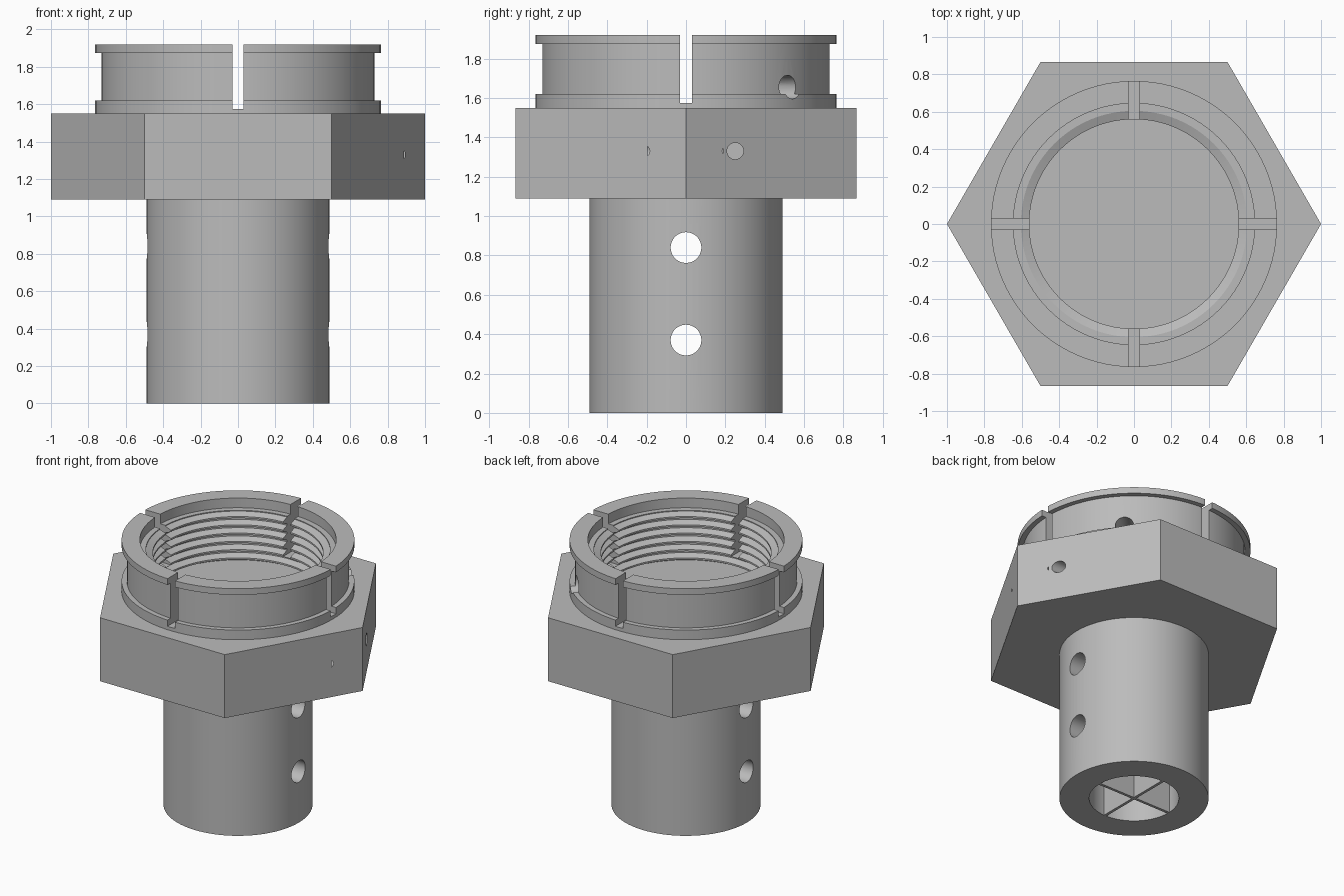
import bpy, bmesh, math
from mathutils import Matrix, Vector

cube = bpy.data.objects.get("Cube")
if cube:
    bpy.data.objects.remove(cube, do_unlink=True)

# Material
metal = bpy.data.materials.new("plain_grey_metal")
metal.use_nodes = True
GREY = (0.5, 0.5, 0.5, 1)
metal.diffuse_color = GREY
metal.node_tree.nodes["Principled BSDF"].inputs["Base Color"].default_value = GREY


def make_object(name, bm):
    bmesh.ops.recalc_face_normals(bm, faces=bm.faces)
    mesh = bpy.data.meshes.new(name)
    bm.to_mesh(mesh)
    bm.free()
    mesh.materials.append(metal)
    obj = bpy.data.objects.new(name, mesh)
    bpy.context.collection.objects.link(obj)
    return obj


def cylinder(name, radius, start, end, sides=48):
    """Closed cylinder between two points."""
    start, end = Vector(start), Vector(end)
    axis = end - start
    turn = axis.to_track_quat("Z", "Y").to_matrix().to_4x4()
    bm = bmesh.new()
    bmesh.ops.create_cone(bm, cap_ends=True, segments=sides, radius1=radius,
                          radius2=radius, depth=axis.length,
                          matrix=Matrix.Translation((start + end) / 2) @ turn)
    return make_object(name, bm)


def box(name, size, centre):
    bm = bmesh.new()
    bmesh.ops.create_cube(bm, size=1, matrix=Matrix.Translation(centre)
                          @ Matrix.Diagonal((*size, 1)))
    return make_object(name, bm)


def lathe(name, profile, sides=96):
    """Turn a closed (radius, height) profile around z."""
    bm = bmesh.new()
    rings = []
    for i in range(sides):
        a = math.tau * i / sides
        rings.append([bm.verts.new((r * math.cos(a), r * math.sin(a), z))
                      for r, z in profile])
    count = len(profile)
    for i in range(sides):
        here, there = rings[i], rings[(i + 1) % sides]
        for j in range(count):
            k = (j + 1) % count
            bm.faces.new((here[j], there[j], there[k], here[k]))
    return make_object(name, bm)


def combine(target, tools, operation="DIFFERENCE"):
    """Apply booleans in turn and discard the tools."""
    bpy.context.view_layer.objects.active = target
    for tool in tools:
        tool.hide_render = True
        mod = target.modifiers.new("cut", "BOOLEAN")
        mod.operation = operation
        mod.solver = "EXACT"
        mod.object = tool
        bpy.ops.object.modifier_apply(modifier=mod.name)
        bpy.data.objects.remove(tool, do_unlink=True)


HEX_LOW, HEX_TOP, TOP = 1.09, 1.55, 1.92
FLOOR, LEDGE = 1.49, 1.85
HOLE_HEIGHTS = (0.37, 0.84)
BORE, BORE_TOP = 0.295, 1.0


def cross_holes():
    return [cylinder("cross_hole", 0.078, (-1, 0, z), (1, 0, z)) for z in HOLE_HEIGHTS]


# Hollow stem with cross holes
stem = cylinder("stem", 0.49, (0, 0, 0), (0, 0, HEX_LOW), 96)
combine(stem, [cylinder("bore", BORE, (0, 0, -0.1), (0, 0, BORE_TOP), 64)] + cross_holes())

# Crossed vanes inside the bore
length = 2 * BORE + 0.01
vanes = box("bore_vanes", (length, 0.02, BORE_TOP), (0, 0, BORE_TOP / 2))
combine(vanes, [box("vane", (0.02, length, BORE_TOP), (0, 0, BORE_TOP / 2))], "UNION")
combine(vanes, cross_holes())

# Hexagonal flange with pocket, side drilling and hidden cross drilling
flange = cylinder("hex_flange", 1, (0, 0, HEX_LOW), (0, 0, HEX_TOP), 6)
corner = max(flange.data.vertices, key=lambda v: v.co.x).co
flange.data.transform(Matrix.Rotation(-math.atan2(corner.y, corner.x), 4, "Z"))
combine(flange, [
    cylinder("pocket", 0.65, (0, 0, FLOOR), (0, 0, 2), 96),
    cylinder("side_drilling", 0.042, (0.72, 0.25, 1.33), (1.1, 0.25, 1.33), 32),
    cylinder("corner_drilling", 0.046, (0.848, -0.195, 1.33), (0.848, 0.187, 1.33), 32),
])

# Collar with two rims, top recess and internal thread
profile = [(0.70, FLOOR), (0.70, HEX_TOP), (0.765, HEX_TOP), (0.765, 1.62),
           (0.73, 1.62), (0.73, 1.875), (0.765, 1.875), (0.765, TOP),
           (0.645, TOP), (0.645, LEDGE), (0.605, LEDGE)]
TURNS = 6
pitch = (LEDGE - FLOOR) / TURNS
for t in range(TURNS):
    z = LEDGE - t * pitch
    profile += [(0.605, z - 0.1 * pitch), (0.56, z - 0.4 * pitch),
                (0.56, z - 0.6 * pitch), (0.605, z - 0.9 * pitch)]
profile.append((0.605, FLOOR))
collar = lathe("threaded_collar", profile)

# Four wrench slots and one radial hole in the collar
slots = [box("slot", size, (0, 0, 1.775)) for size in ((2, 0.06, 0.4), (0.06, 2, 0.4))]
d = math.sqrt(0.5)
radial = cylinder("radial_hole", 0.06, (0.5 * d, 0.5 * d, 1.655), (0.9 * d, 0.9 * d, 1.655), 32)
combine(collar, slots + [radial])

# Smooth round walls, keep machined edges sharp
bpy.ops.object.select_all(action="DESELECT")
for obj in (stem, vanes, flange, collar):
    obj.select_set(True)
bpy.context.view_layer.objects.active = stem
bpy.ops.object.shade_smooth_by_angle(angle=math.radians(25))
